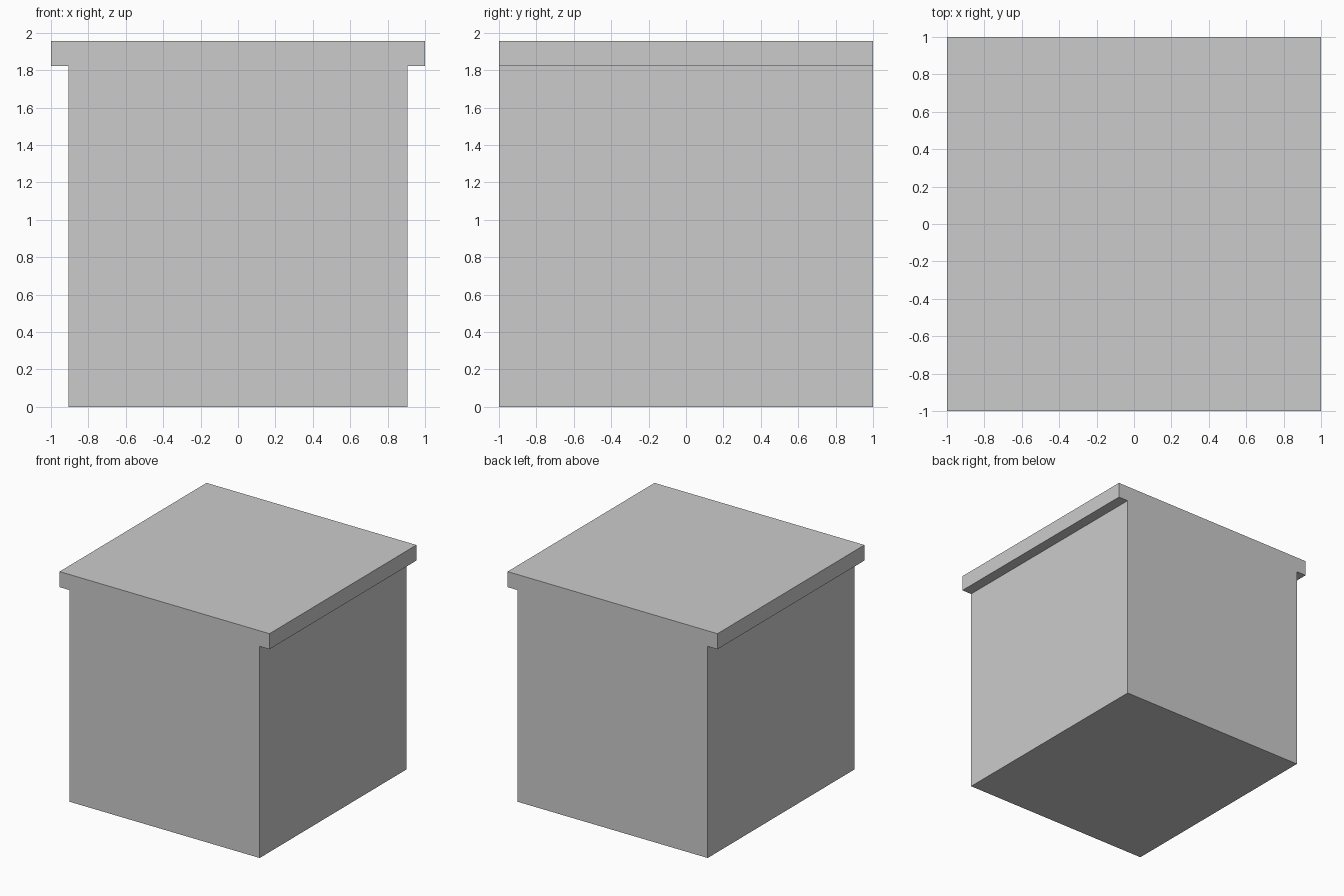
import bpy
import bmesh

if "Cube" in bpy.data.objects:
    bpy.data.objects.remove(bpy.data.objects["Cube"])

HALF_DEPTH = 1.0
BODY_X, LIP_X = 0.907, 1.0
LIP_Z, TOP_Z = 1.823, 1.957

# T-shaped front profile: body with a lip overhanging left and right
right_side = [(BODY_X, 0), (BODY_X, LIP_Z), (LIP_X, LIP_Z), (LIP_X, TOP_Z)]
profile = right_side + [(-x, z) for x, z in reversed(right_side)]

# Extrude the profile from front to back
bm = bmesh.new()
face = bm.faces.new([bm.verts.new((x, -HALF_DEPTH, z)) for x, z in profile])
result = bmesh.ops.extrude_face_region(bm, geom=[face], use_keep_orig=True)
moved = [g for g in result["geom"] if isinstance(g, bmesh.types.BMVert)]
bmesh.ops.translate(bm, verts=moved, vec=(0, 2 * HALF_DEPTH, 0))
bmesh.ops.recalc_face_normals(bm, faces=bm.faces)

mesh = bpy.data.meshes.new("lipped_block")
bm.to_mesh(mesh)
bm.free()
bpy.context.collection.objects.link(bpy.data.objects.new("lipped_block", mesh))
